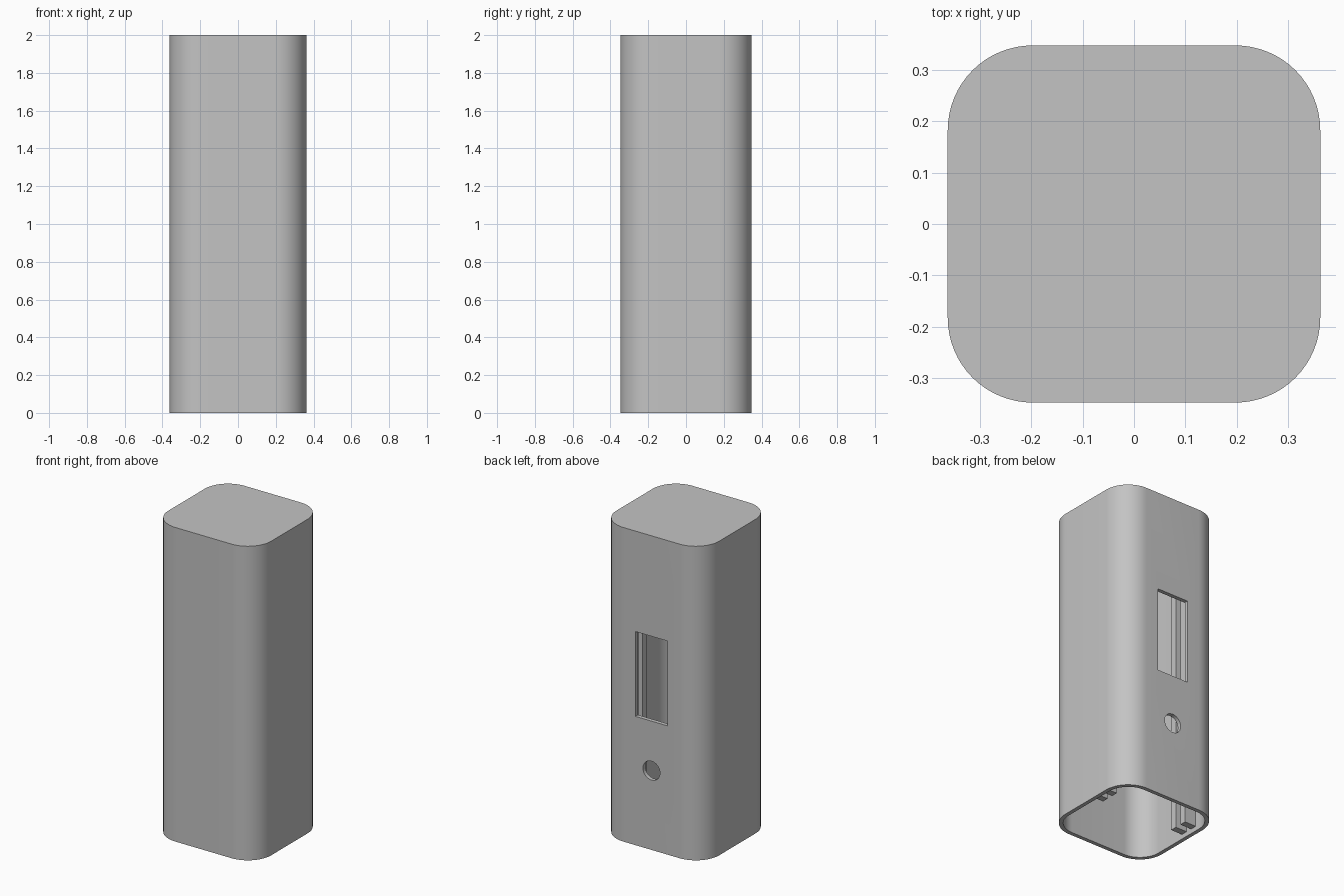
import bpy
import bmesh
from math import sin, cos, pi
from mathutils import Matrix, Vector

HALF_X, HALF_Y, HEIGHT = 0.3625, 0.3475, 2.0
RADIUS, WALL = 0.165, 0.025

default = bpy.data.objects.get("Cube")
if default:
    bpy.data.objects.remove(default, do_unlink=True)

grey = bpy.data.materials.new("plain grey")
grey.use_nodes = True
colour = (0.55, 0.55, 0.55, 1)
grey.diffuse_color = colour
grey.node_tree.nodes["Principled BSDF"].inputs["Base Color"].default_value = colour


def add_object(name, bm):
    bmesh.ops.recalc_face_normals(bm, faces=bm.faces)
    mesh = bpy.data.meshes.new(name)
    bm.to_mesh(mesh)
    bm.free()
    mesh.materials.append(grey)
    obj = bpy.data.objects.new(name, mesh)
    bpy.context.collection.objects.link(obj)
    return obj


def rounded_prism(name, hx, hy, radius, z0, z1, steps=16):
    bm = bmesh.new()
    verts = []
    for corner, (sx, sy) in enumerate([(1, 1), (-1, 1), (-1, -1), (1, -1)]):
        for i in range(steps + 1):
            a = (corner + i / steps) * pi / 2
            verts.append(bm.verts.new((sx * (hx - radius) + radius * cos(a),
                                       sy * (hy - radius) + radius * sin(a), z0)))
    face = bm.faces.new(verts)
    top = bmesh.ops.extrude_face_region(bm, geom=[face])["geom"]
    moved = [v for v in top if isinstance(v, bmesh.types.BMVert)]
    bmesh.ops.translate(bm, verts=moved, vec=(0, 0, z1 - z0))
    return add_object(name, bm)


def box(name, low, high):
    low, high = Vector(low), Vector(high)
    bm = bmesh.new()
    matrix = Matrix.Translation((low + high) / 2) @ Matrix.Diagonal((*(high - low), 1))
    bmesh.ops.create_cube(bm, size=1, matrix=matrix)
    return add_object(name, bm)


def cylinder_y(name, radius, y, z, depth):
    bm = bmesh.new()
    matrix = Matrix.Translation((0, y, z)) @ Matrix.Rotation(pi / 2, 4, 'X')
    bmesh.ops.create_cone(bm, cap_ends=True, segments=48, radius1=radius,
                          radius2=radius, depth=depth, matrix=matrix)
    return add_object(name, bm)


# Hollow case, open underneath, with a window and a round hole in the back
case = rounded_prism("case", HALF_X, HALF_Y, RADIUS, 0, HEIGHT)
cutters = [
    rounded_prism("cavity_cutter", HALF_X - WALL, HALF_Y - WALL,
                  RADIUS - WALL, -0.1, HEIGHT - WALL),
    box("window_cutter", (-0.112, 0.25, 0.82), (0.112, 0.45, 1.36)),
    cylinder_y("hole_cutter", 0.06, HALF_Y, 0.505, 0.2),
]
for cutter in cutters:
    cutter.hide_render = True
    cut = case.modifiers.new(cutter.name, 'BOOLEAN')
    cut.operation = 'DIFFERENCE'
    cut.solver = 'EXACT'
    cut.object = cutter

# Bake the cuts and drop the cutters
depsgraph = bpy.context.evaluated_depsgraph_get()
baked = bpy.data.meshes.new_from_object(case.evaluated_get(depsgraph))
case.modifiers.clear()
case.data = baked
for cutter in cutters:
    bpy.data.objects.remove(cutter, do_unlink=True)

# Paired guide rails on both side walls, leaving a slot for a board
for side, sign in (("left", 1), ("right", -1)):
    for place, y0, y1 in (("front", 0.028, 0.07), ("back", 0.11, 0.152)):
        xs = sorted((sign * 0.257, sign * (HALF_X - WALL / 2)))
        box(f"{side}_{place}_rail", (xs[0], y0, 0.03), (xs[1], y1, HEIGHT - WALL / 2))

# Smooth rounded corners, crisp edges
bpy.ops.object.select_all(action='DESELECT')
case.select_set(True)
bpy.context.view_layer.objects.active = case
bpy.ops.object.shade_smooth_by_angle(angle=pi / 6)
